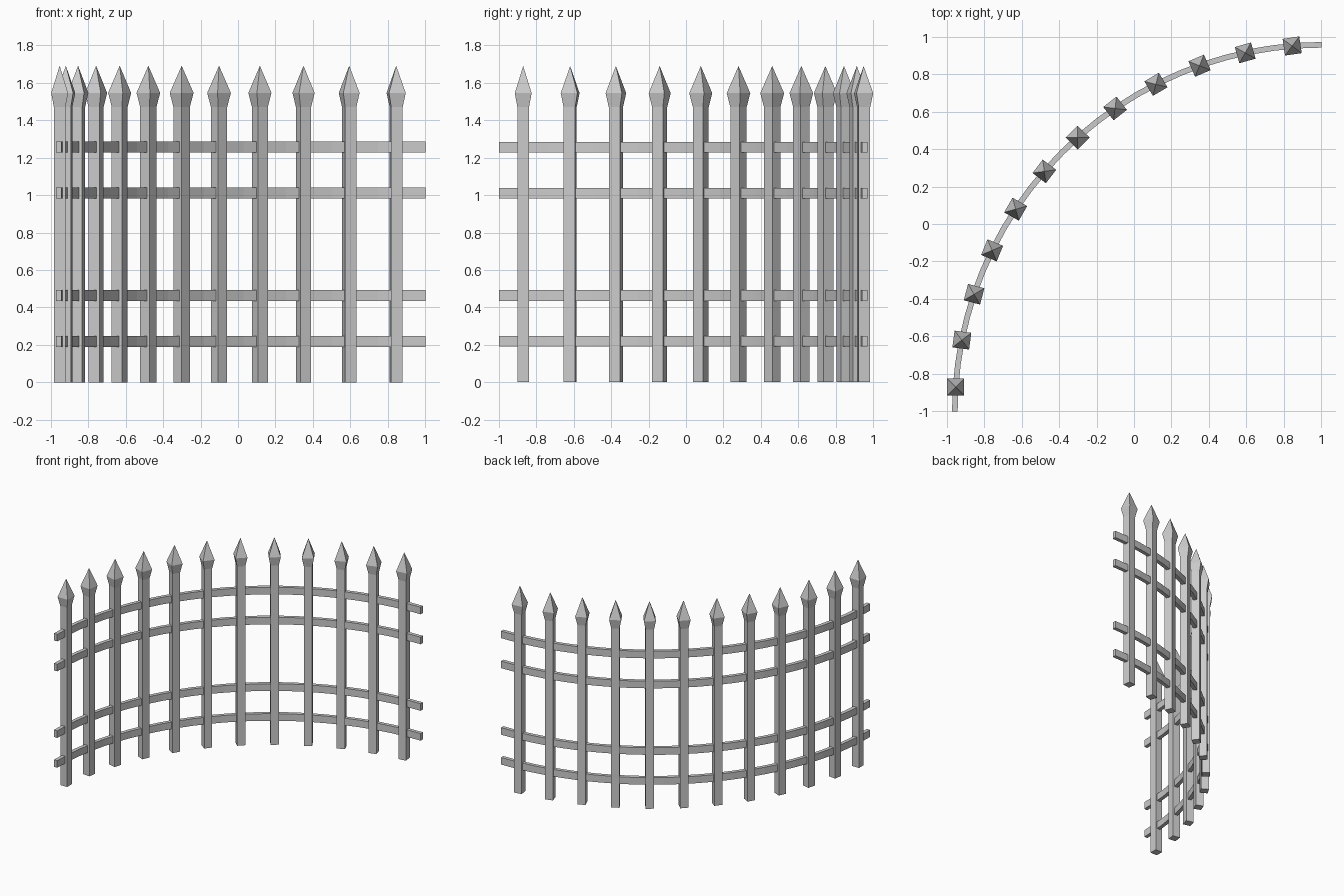
import bpy, bmesh
from math import sin, cos, radians

if "Cube" in bpy.data.objects:
    bpy.data.objects.remove(bpy.data.objects["Cube"])

CX, CY, R = 1.0, -1.0, 1.956   # centre and radius of the quarter-circle fence line


def on_arc(deg, r=R):
    a = radians(deg)
    return CX - r * cos(a), CY + r * sin(a)


def skin(name, rings, closed_top=None):
    """Join successive four-cornered rings into a solid, capped or pointed."""
    bm = bmesh.new()
    rows = [[bm.verts.new(p) for p in ring] for ring in rings]
    for a, b in zip(rows, rows[1:]):
        for k in range(4):
            n = (k + 1) % 4
            bm.faces.new((a[k], a[n], b[n], b[k]))
    bm.faces.new(rows[0][::-1])
    if closed_top:
        tip = bm.verts.new(closed_top)
        for k in range(4):
            bm.faces.new((rows[-1][k], rows[-1][(k + 1) % 4], tip))
    else:
        bm.faces.new(rows[-1])
    bmesh.ops.recalc_face_normals(bm, faces=bm.faces)
    mesh = bpy.data.meshes.new(name)
    bm.to_mesh(mesh)
    bm.free()
    obj = bpy.data.objects.new(name, mesh)
    bpy.context.collection.objects.link(obj)
    return obj


def square(h, z):
    return [(-h, -h, z), (h, -h, z), (h, h, z), (-h, h, z)]


# Square pickets with spear tips, turning along the arc
picket = skin("picket_1",
              [square(0.031, 0), square(0.031, 1.47), square(0.045, 1.545)],
              closed_top=(0, 0, 1.69))
for i in range(12):
    p = picket
    if i:
        p = bpy.data.objects.new(f"picket_{i + 1}", picket.data)
        bpy.context.collection.objects.link(p)
    p.location = (*on_arc(3.8 + 7.42 * i), 0)
    p.rotation_euler.z = -radians(7.42 * i)

# Four curved flat rails
SEGS = 24
for n, z in enumerate((0.219, 0.464, 1.01, 1.256)):
    rings = []
    for s in range(SEGS + 1):
        inner, outer = (on_arc(90 * s / SEGS, R + d) for d in (-0.015, 0.015))
        rings.append([(*inner, z - 0.029), (*outer, z - 0.029),
                      (*outer, z + 0.029), (*inner, z + 0.029)])
    skin(f"rail_{n + 1}", rings)
